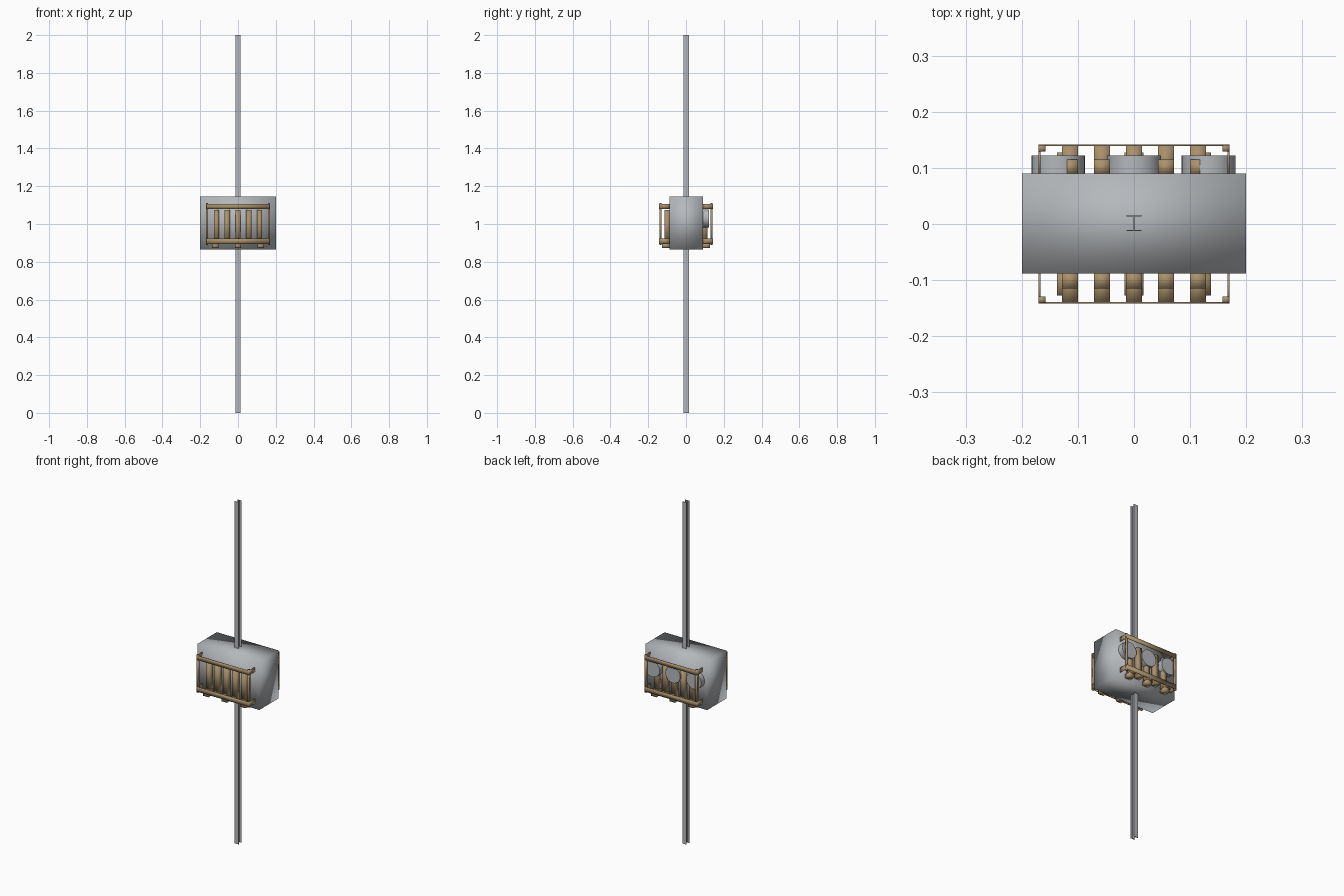
import bpy, bmesh, math
from mathutils import Matrix, Vector

if "Cube" in bpy.data.objects:
    bpy.data.objects.remove(bpy.data.objects["Cube"])


def material(name, rgb):
    m = bpy.data.materials.new(name)
    m.diffuse_color = (*rgb, 1)
    m.use_nodes = True
    m.node_tree.nodes["Principled BSDF"].inputs["Base Color"].default_value = m.diffuse_color
    return m


steel = material("grey steel", (0.46, 0.48, 0.50))
wood = material("tan wood", (0.40, 0.28, 0.15))


def finish(name, bm, mat, smooth=True):
    me = bpy.data.meshes.new(name)
    bmesh.ops.recalc_face_normals(bm, faces=bm.faces)
    bm.to_mesh(me)
    bm.free()
    me.materials.append(mat)
    for p in me.polygons:
        p.use_smooth = smooth
    ob = bpy.data.objects.new(name, me)
    bpy.context.collection.objects.link(ob)
    return ob


def box(name, x0, x1, y0, y1, z0, z1, mat, smooth=True):
    bm = bmesh.new()
    size = Vector((x1 - x0, abs(y1 - y0), z1 - z0))
    mid = Vector(((x0 + x1) / 2, (y0 + y1) / 2, (z0 + z1) / 2))
    bmesh.ops.create_cube(bm, size=1,
                          matrix=Matrix.Translation(mid) @ Matrix.Diagonal((*size, 1)))
    return finish(name, bm, mat, smooth)


# I-section pole: two flanges and a web, full height
for n, y in (("front", -0.0115), ("back", 0.0145)):
    box("pole_flange_" + n, -0.013, 0.013, y - 0.0012, y + 0.0012, 0, 2, steel, False)
box("pole_web", -0.001, 0.001, -0.0115, 0.0145, 0, 2, steel, False)

# Main housing
box("housing", -0.2, 0.2, -0.088, 0.09, 0.865, 1.145, steel)

# Round caps on the back
for i, x in enumerate((-0.135, 0, 0.133)):
    bm = bmesh.new()
    bmesh.ops.create_cone(bm, cap_ends=True, segments=24, radius1=0.048, radius2=0.048,
                          depth=0.04, matrix=Matrix.Translation((x, 0.102, 1.03))
                          @ Matrix.Rotation(math.pi / 2, 4, 'X'))
    cap = finish("back_cap_%d" % i, bm, steel)
    bpy.context.view_layer.objects.active = cap
    cap.select_set(True)
    bpy.ops.object.shade_smooth_by_angle()
    cap.select_set(False)

# Slatted wooden cage on the front and the back
for n, s, wall in (("front", -1, 0.085), ("back", 1, 0.087)):
    outer = 0.142
    # rails wrapping three sides
    for r, z0, z1 in (("top", 1.08, 1.106), ("bottom", 0.895, 0.923)):
        box(f"{n}_{r}_rail", -0.17, 0.17, s * outer, s * (outer - 0.003), z0, z1, wood)
        for e in (-1, 1):
            x = e * 0.1685
            box(f"{n}_{r}_side_rail", x - 0.0015, x + 0.0015,
                s * wall, s * outer, z0, z1, wood)
    # corner posts
    for e in (-1, 1):
        x = e * 0.164
        box(f"{n}_post", x - 0.006, x + 0.006, s * 0.129, s * 0.141, 0.89, 1.11, wood)
    # upright slats and floor planks
    for i in range(5):
        x = (i - 2) * 0.057
        box(f"{n}_slat", x - 0.014, x + 0.014, s * wall, s * 0.115, 0.90, 1.075, wood)
        box(f"{n}_plank", x - 0.014, x + 0.014, s * wall, s * 0.14, 0.895, 0.915, wood)
    # support blocks under the floor
    for x in (-0.12, 0, 0.12):
        box(f"{n}_support", x - 0.017, x + 0.017, s * wall, s * 0.127, 0.873, 0.896, wood)
